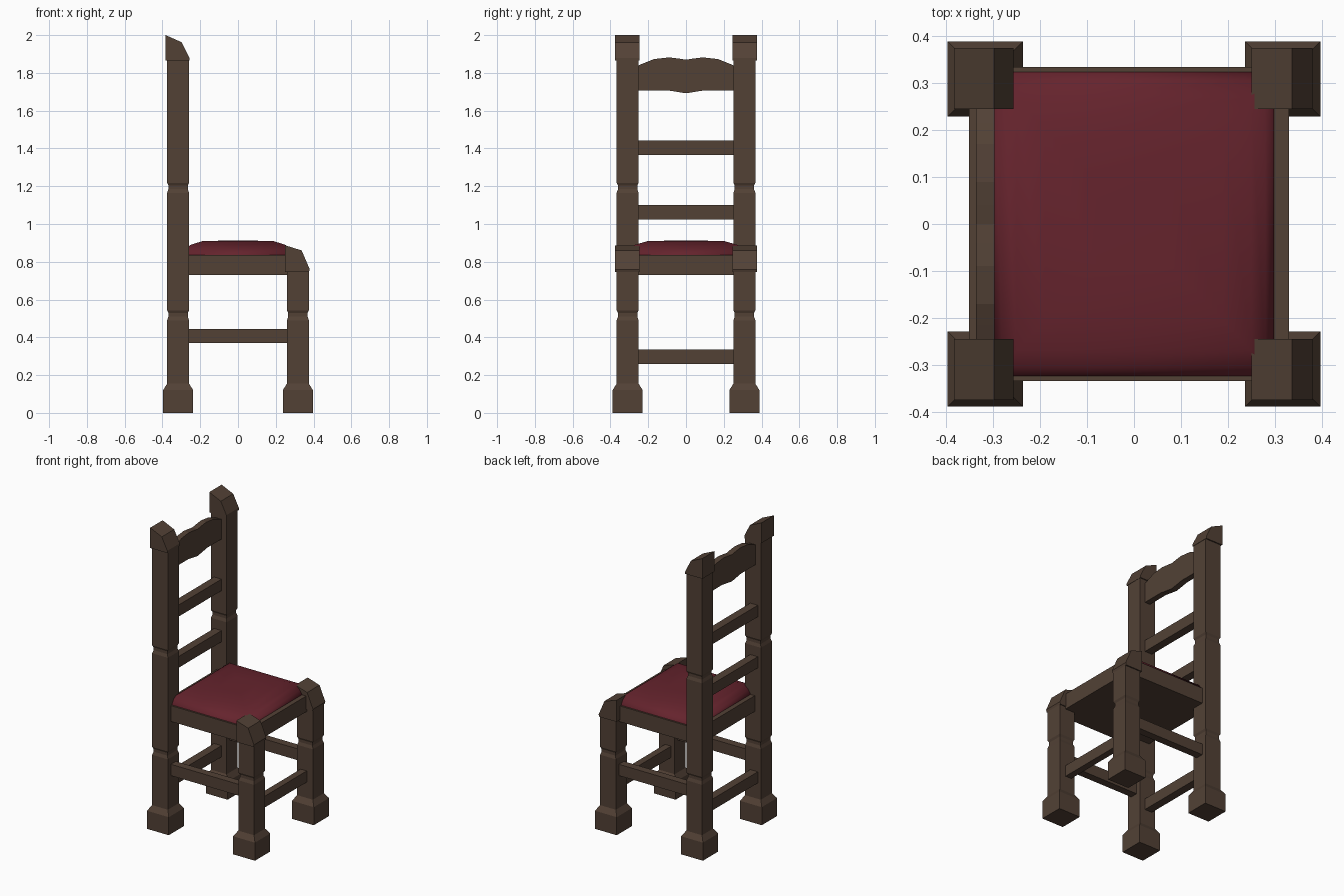
import bpy, bmesh

if "Cube" in bpy.data.objects:
    bpy.data.objects.remove(bpy.data.objects["Cube"])


def material(name, color):
    m = bpy.data.materials.new(name)
    m.diffuse_color = (*color, 1)
    m.use_nodes = True
    m.node_tree.nodes["Principled BSDF"].inputs["Base Color"].default_value = m.diffuse_color
    return m


WOOD = material("dark_wood", (0.085, 0.053, 0.036))
RED = material("red_leather", (0.13, 0.017, 0.026))
LEG_X, LEG_Y, LEG_R = 0.317, 0.309, 0.058


def finish(name, bm, mat, mirror=False):
    bmesh.ops.recalc_face_normals(bm, faces=bm.faces)
    me = bpy.data.meshes.new(name)
    bm.to_mesh(me)
    bm.free()
    me.materials.append(mat)
    ob = bpy.data.objects.new(name, me)
    bpy.context.collection.objects.link(ob)
    if mirror:
        mod = ob.modifiers.new("mirror", "MIRROR")
        mod.use_axis = (False, True, False)
    return ob


def stack(name, cx, cy, sections, mat=WOOD, mirror=False):
    """Rectangular sections (z, half x, half y) joined bottom to top."""
    bm = bmesh.new()
    rings = [[bm.verts.new((cx + sx * hx, cy + sy * hy, z))
              for sx, sy in ((-1, -1), (1, -1), (1, 1), (-1, 1))]
             for z, hx, hy in sections]
    for a, b in zip(rings, rings[1:]):
        for i in range(4):
            j = (i + 1) % 4
            bm.faces.new((a[i], a[j], b[j], b[i]))
    bm.faces.new(rings[0])
    bm.faces.new(rings[-1])
    return finish(name, bm, mat, mirror)


def box(name, x, y, z, mirror=False):
    hx, hy = (x[1] - x[0]) / 2, (y[1] - y[0]) / 2
    return stack(name, sum(x) / 2, sum(y) / 2,
                 [(z[0], hx, hy), (z[1], hx, hy)], mirror=mirror)


def extrude(name, points, direction, mirror=False):
    """Flat outline pulled along a direction."""
    bm = bmesh.new()
    face = bm.faces.new([bm.verts.new(p) for p in points])
    new = bmesh.ops.extrude_face_region(bm, geom=[face], use_keep_orig=True)["geom"]
    bmesh.ops.translate(bm, vec=direction,
                        verts=[v for v in new if isinstance(v, bmesh.types.BMVert)])
    return finish(name, bm, WOOD, mirror)


def notch(z):
    return [(z - 0.03, LEG_R), (z - 0.01, 0.051), (z + 0.008, 0.051), (z + 0.022, LEG_R)]


# Legs with block feet and carved grooves
foot = [(0, 0.08), (0.12, 0.08), (0.155, LEG_R)]
front = foot + notch(0.52) + [(0.76, LEG_R)]
back = foot + notch(0.52) + notch(1.195) + [(1.88, LEG_R)]
stack("front_legs", LEG_X, LEG_Y, [(z, r, r) for z, r in front], mirror=True)
stack("back_legs", -LEG_X, LEG_Y, [(z, r, r) for z, r in back], mirror=True)

# Sloped caps on top of the legs
front_cap = [(0.25, 0.745), (0.375, 0.745), (0.38, 0.76), (0.337, 0.86), (0.25, 0.887)]
back_cap = [(-0.383, 1.865), (-0.257, 1.865), (-0.257, 1.88), (-0.298, 1.962), (-0.383, 2.0)]
for name, prof in (("front_leg_caps", front_cap), ("back_post_caps", back_cap)):
    extrude(name, [(x, 0.245, z) for x, z in prof], (0, 0.13, 0), mirror=True)

# Seat frame and padded cushion
box("seat_frame", (-0.33, 0.33), (-0.335, 0.335), (0.73, 0.835))
cushion = stack("cushion", 0, 0, [
    (0.82, 0.30, 0.325), (0.84, 0.298, 0.323), (0.868, 0.28, 0.305),
    (0.89, 0.25, 0.27), (0.909, 0.19, 0.205), (0.912, 0.08, 0.09)], RED)
for p in cushion.data.polygons:
    p.use_smooth = True

# Stretchers between the legs
Y = (-0.26, 0.26)
box("side_stretchers", (-0.27, 0.27), (0.283, 0.335), (0.37, 0.445), mirror=True)
box("front_stretcher", (0.285, 0.33), Y, (0.26, 0.335))
box("back_stretcher", (-0.352, -0.297), Y, (0.26, 0.335))

# Back slats
box("lower_slat", (-0.352, -0.297), Y, (1.025, 1.10))
box("middle_slat", (-0.352, -0.297), Y, (1.365, 1.442))

# Wavy crest rail
top = [(0.26, 1.836), (0.215, 1.855), (0.17, 1.873), (0.09, 1.882), (0.04, 1.876)]
low = [(0.26, 1.708), (0.10, 1.708), (0.05, 1.70)]
outline = ([(-y, z) for y, z in top] + [(0, 1.87)] + top[::-1]
           + low + [(0, 1.692)] + [(-y, z) for y, z in low[::-1]])
extrude("crest_rail", [(-0.337, y, z) for y, z in outline], (0.04, 0, 0))
